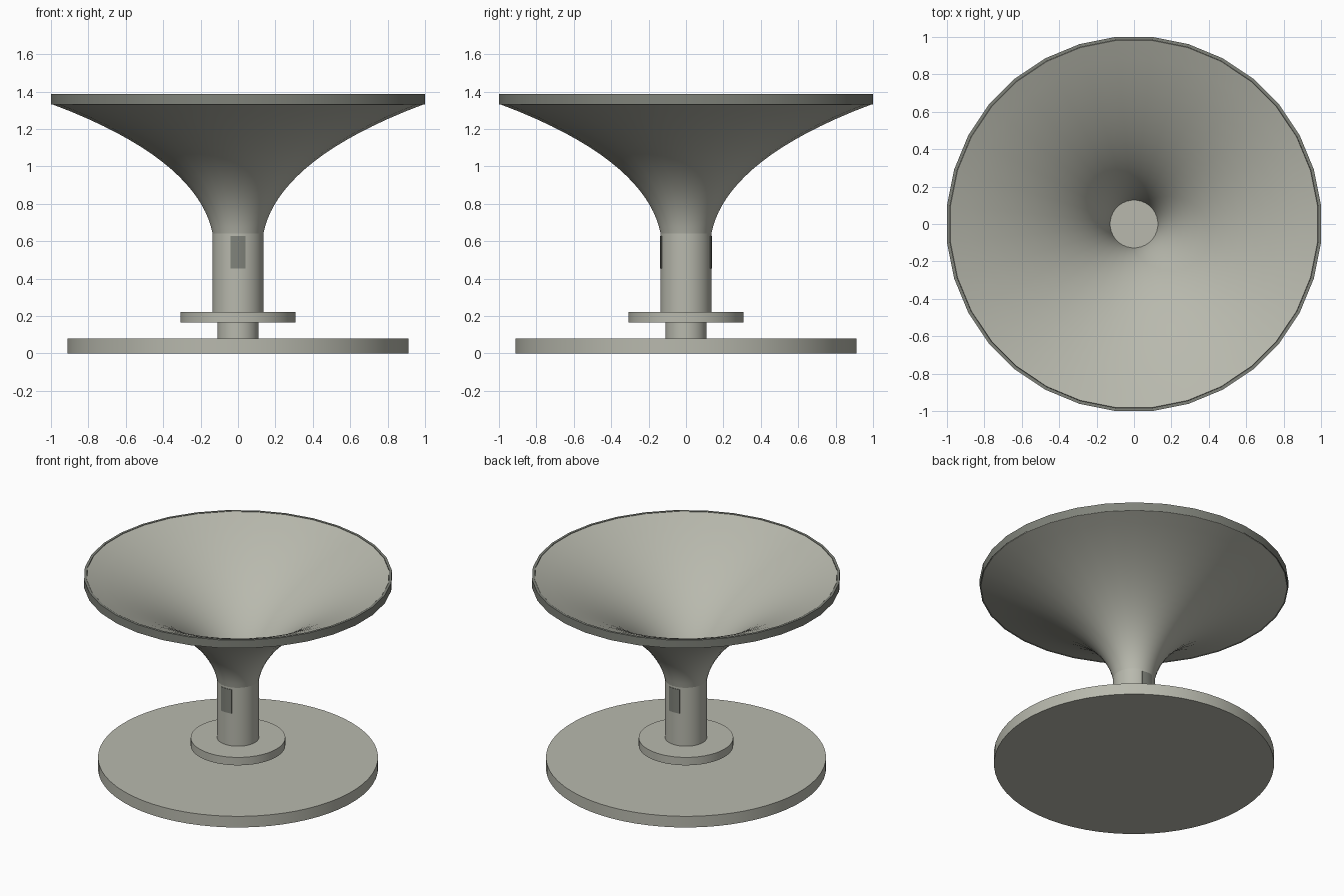
import bpy, bmesh, math

if "Cube" in bpy.data.objects:
    bpy.data.objects.remove(bpy.data.objects["Cube"])


def material(name, rgb):
    m = bpy.data.materials.new(name)
    m.diffuse_color = (*rgb, 1)
    m.use_nodes = True
    m.node_tree.nodes["Principled BSDF"].inputs["Base Color"].default_value = m.diffuse_color
    return m


PALE = material("pale_grey_stone", (0.48, 0.485, 0.42))
DARK = material("dark_grey_trim", (0.215, 0.225, 0.195))


def finish(name, bm, mat):
    bmesh.ops.recalc_face_normals(bm, faces=bm.faces)
    me = bpy.data.meshes.new(name)
    bm.to_mesh(me)
    bm.free()
    me.materials.append(mat)
    me.shade_smooth()
    me.set_sharp_from_angle(angle=math.radians(30))
    ob = bpy.data.objects.new(name, me)
    bpy.context.collection.objects.link(ob)
    return ob


def lathe(name, profile, sides, mat, closed=False):
    """Spin an (r, z) profile around z; flat sides face the axes."""
    bm = bmesh.new()
    rings = []
    for r, z in profile:
        ring = []
        for i in range(sides):
            a = 2 * math.pi * (i + 0.5) / sides
            ring.append(bm.verts.new((r * math.cos(a), r * math.sin(a), z)))
        rings.append(ring)
    pairs = list(zip(rings, rings[1:]))
    if closed:
        pairs.append((rings[-1], rings[0]))
    else:
        bm.faces.new(rings[0])
        bm.faces.new(rings[-1])
    for lo, hi in pairs:
        for i in range(sides):
            j = (i + 1) % sides
            bm.faces.new((lo[i], lo[j], hi[j], hi[i]))
    return finish(name, bm, mat)


def disc(name, r, z0, z1, sides=64):
    return lathe(name, [(r, z0), (r, z1)], sides, PALE)


# Base, neck, collar and stem
disc("base", 0.912, 0, 0.08)
disc("neck", 0.11, 0.08, 0.165)
disc("collar", 0.308, 0.165, 0.222)
disc("stem", 0.136, 0.222, 0.642)


# Flared horn with a thin wall
def flare(r0, r1, z0, z1, steps=18):
    pts = []
    for i in range(steps + 1):
        t = i / steps
        square = r0 + (r1 - r0) * t * t
        expo = r0 * (r1 / r0) ** t
        pts.append(((square + expo) / 2, z0 + (z1 - z0) * t))
    return pts


outer = flare(0.136, 0.998, 0.64, 1.332)
inner = flare(0.128, 0.986, 0.643, 1.386)
lathe("horn", outer + inner[::-1], 32, PALE, closed=True)

# Dark rim band around the mouth
R = 1 / math.cos(math.pi / 32)
lathe("rim", [(R, 1.33), (R, 1.388), (0.988, 1.388), (0.988, 1.345)], 32, DARK, closed=True)


# Dark curved slot plates on the front and back of the stem
def slot(name, side):
    bm = bmesh.new()
    cols = []
    for i in range(5):
        x = -0.041 + 0.082 * i / 4
        cols.append([bm.verts.new((x, side * math.sqrt(r * r - x * x), z))
                     for r, z in ((0.134, 0.455), (0.139, 0.455), (0.139, 0.627), (0.134, 0.627))])
    for a, b in zip(cols, cols[1:]):
        for k in range(4):
            n = (k + 1) % 4
            bm.faces.new((a[k], a[n], b[n], b[k]))
    bm.faces.new(cols[0])
    bm.faces.new(cols[-1])
    finish(name, bm, DARK)


slot("front_slot", -1)
slot("back_slot", 1)
